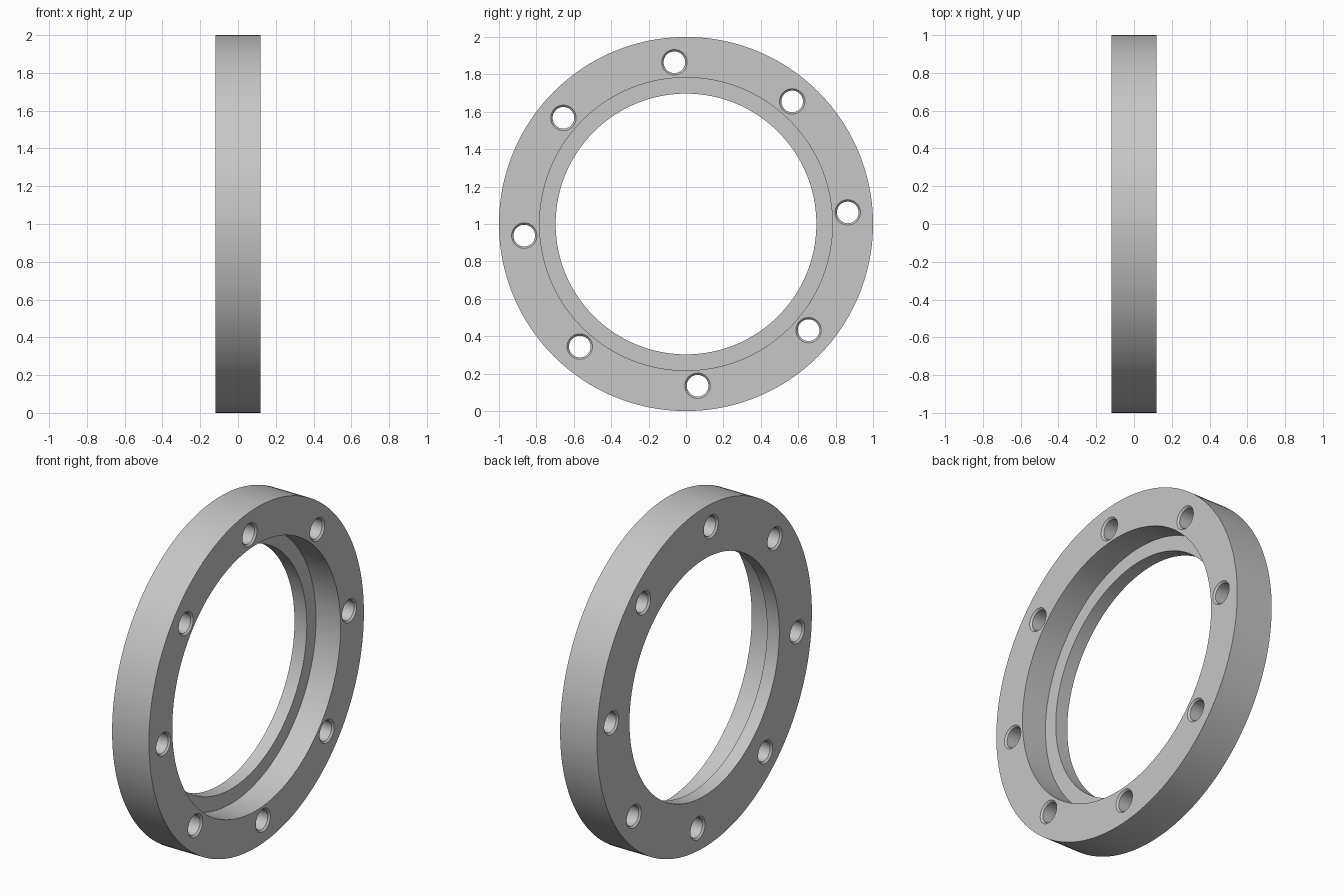
import bpy, bmesh
from math import cos, sin, pi, radians
from mathutils import Matrix, Vector

cube = bpy.data.objects.get("Cube")
if cube:
    bpy.data.objects.remove(cube, do_unlink=True)

HALF = 0.12            # half the ring width along x
STEP_X = -0.04         # floor of the recess
OUTER, RECESS, BORE = 1.0, 0.783, 0.697
BOLT_CIRCLE, HOLE, CHAMFER = 0.867, 0.058, 0.010
HOLES, FIRST_ANGLE = 8, radians(4.1)

steel = bpy.data.materials.new("light grey")
steel.use_nodes = True
grey = (0.57, 0.57, 0.57, 1)
steel.diffuse_color = grey
steel.node_tree.nodes["Principled BSDF"].inputs["Base Color"].default_value = grey


def lathe(bm, profile, steps, centre, closed):
    """Revolve (x, radius) points about an x-parallel axis through centre."""
    rings = []
    for i in range(steps):
        a = 2 * pi * i / steps
        rings.append([bm.verts.new(centre + Vector((x, r * cos(a), r * sin(a))))
                      for x, r in profile])
    count = len(profile)
    for i in range(steps):
        here, after = rings[i], rings[(i + 1) % steps]
        for j in range(count if closed else count - 1):
            k = (j + 1) % count
            bm.faces.new((here[j], here[k], after[k], after[j]))
    if not closed:
        for j in (0, -1):
            bm.faces.new([ring[j] for ring in rings])


def finish(bm, name):
    bmesh.ops.recalc_face_normals(bm, faces=bm.faces)
    mesh = bpy.data.meshes.new(name)
    bm.to_mesh(mesh)
    bm.free()
    mesh.materials.append(steel)
    obj = bpy.data.objects.new(name, mesh)
    bpy.context.collection.objects.link(obj)
    return obj


# Flange ring with a stepped recess on the +x side
bm = bmesh.new()
section = [(-HALF, OUTER), (HALF, OUTER), (HALF, RECESS),
           (STEP_X, RECESS), (STEP_X, BORE), (-HALF, BORE)]
lathe(bm, section, 160, Vector((0, 0, 1)), True)
ring = finish(bm, "flange_ring")

# Bolt hole cutters, flared at both ends to leave a chamfer
bm = bmesh.new()
over = 0.01
wide = HOLE + CHAMFER + over
hole_section = [(-HALF - over, wide), (-HALF + CHAMFER, HOLE),
                (HALF - CHAMFER, HOLE), (HALF + over, wide)]
for i in range(HOLES):
    a = FIRST_ANGLE + 2 * pi * i / HOLES
    centre = Vector((0, BOLT_CIRCLE * cos(a), 1 + BOLT_CIRCLE * sin(a)))
    lathe(bm, hole_section, 40, centre, False)
cutter = finish(bm, "bolt_hole_cutter")
cutter.hide_render = True

cut = ring.modifiers.new("bolt_holes", "BOOLEAN")
cut.operation = "DIFFERENCE"
cut.solver = "EXACT"
cut.object = cutter

# Apply the cut, drop the cutter and smooth the curved walls
bpy.ops.object.select_all(action="DESELECT")
bpy.context.view_layer.objects.active = ring
ring.select_set(True)
bpy.ops.object.modifier_apply(modifier=cut.name)
bpy.data.objects.remove(cutter, do_unlink=True)
bpy.ops.object.shade_smooth_by_angle(angle=radians(30))
